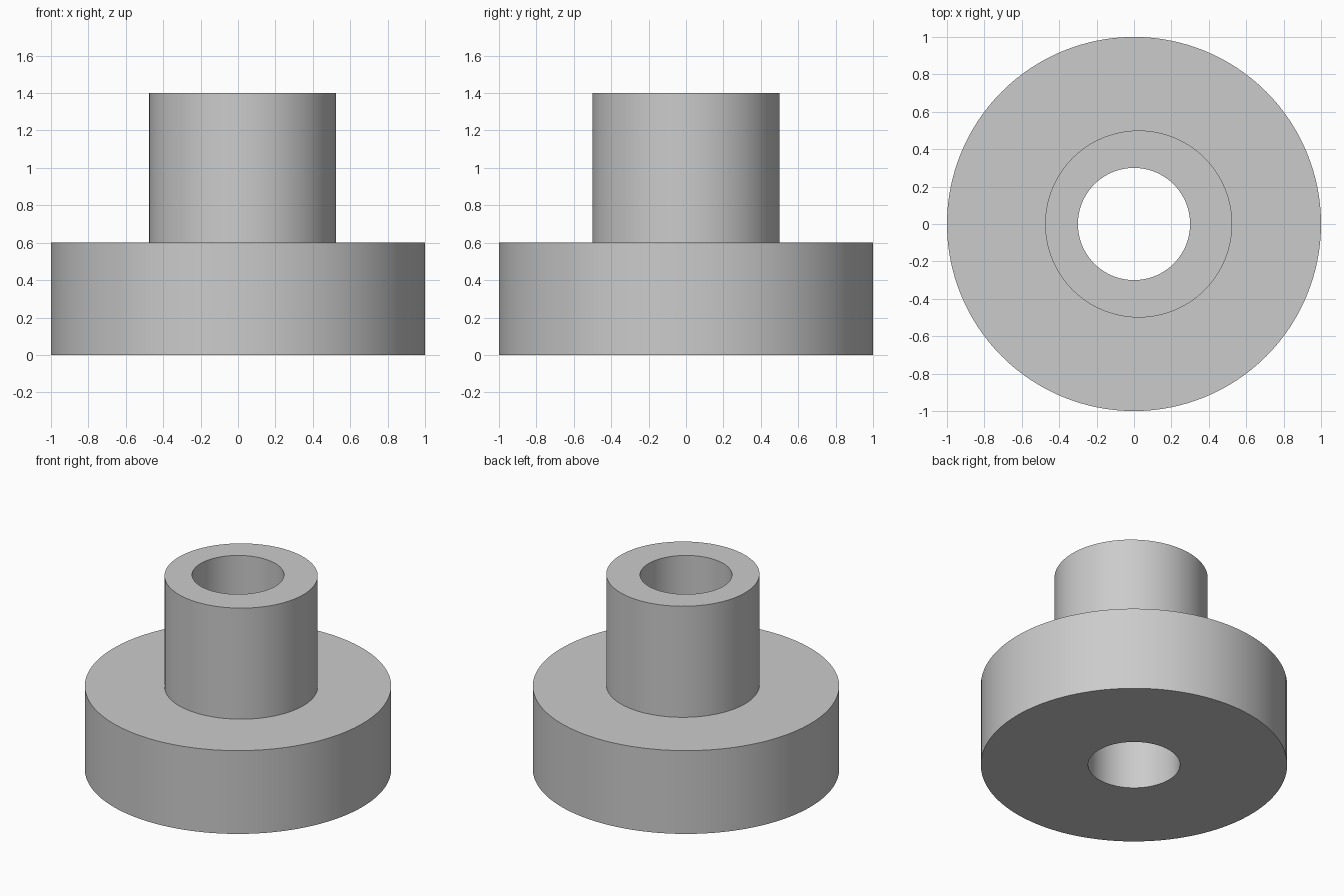
import bpy
import bmesh
from math import cos, sin, tau, radians

cube = bpy.data.objects.get("Cube")
if cube:
    bpy.data.objects.remove(cube)

SEGMENTS = 128
HUB_OFFSET = 0.025

grey = bpy.data.materials.new("plain grey")
grey.use_nodes = True
colour = (0.6, 0.6, 0.6, 1)
grey.diffuse_color = colour
grey.node_tree.nodes["Principled BSDF"].inputs["Base Color"].default_value = colour

# Closed cross-section as circles: centre x, radius, height
section = [
    (0, 0.3, 0),             # bore, bottom
    (0, 1, 0),               # flange, bottom
    (0, 1, 0.6),             # flange, top
    (HUB_OFFSET, 0.5, 0.6),  # hub, base
    (HUB_OFFSET, 0.5, 1.4),  # hub, top
    (0, 0.3, 1.4),           # bore, top
]


def circle(bm, x, radius, z):
    angles = [tau * i / SEGMENTS for i in range(SEGMENTS)]
    return [bm.verts.new((x + radius * cos(a), radius * sin(a), z)) for a in angles]


# Flange, off-centre hub and through bore as one solid
bm = bmesh.new()
rings = [circle(bm, *c) for c in section]
for lower, upper in zip(rings, rings[1:] + rings[:1]):
    for i in range(SEGMENTS):
        j = (i + 1) % SEGMENTS
        bm.faces.new((lower[i], lower[j], upper[j], upper[i]))
bmesh.ops.recalc_face_normals(bm, faces=bm.faces)

mesh = bpy.data.meshes.new("flanged_bushing")
bm.to_mesh(mesh)
bm.free()
mesh.materials.append(grey)
bushing = bpy.data.objects.new("flanged_bushing", mesh)
bpy.context.collection.objects.link(bushing)

# Smooth walls, sharp rims
bpy.context.view_layer.objects.active = bushing
bushing.select_set(True)
bpy.ops.object.shade_smooth_by_angle(angle=radians(30))
